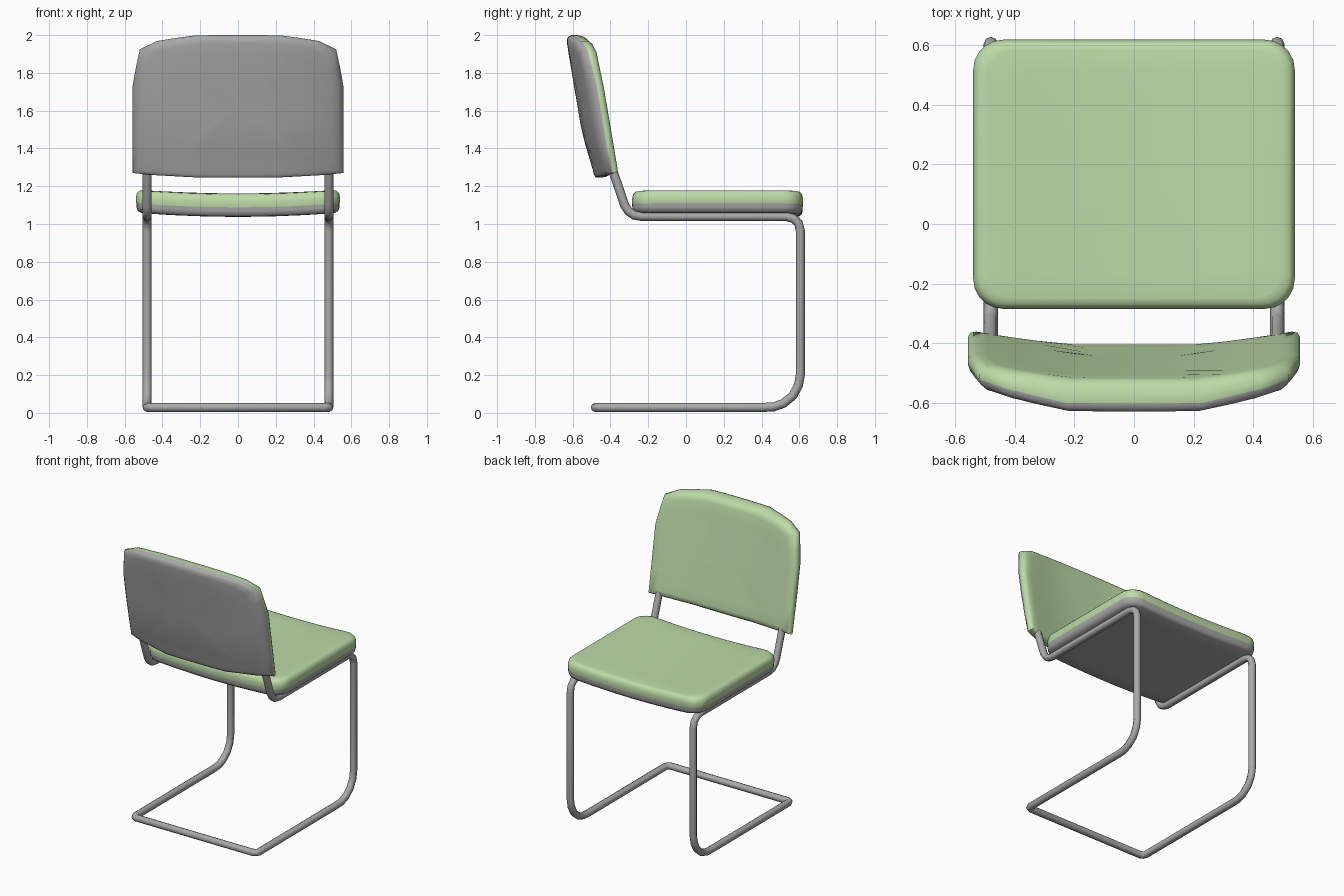
import bpy, bmesh, math

if "Cube" in bpy.data.objects:
    bpy.data.objects.remove(bpy.data.objects["Cube"])


def material(name, rgb):
    m = bpy.data.materials.new(name)
    m.diffuse_color = (*rgb, 1)
    m.use_nodes = True
    m.node_tree.nodes["Principled BSDF"].inputs["Base Color"].default_value = m.diffuse_color
    return m


GREY = material("grey", (0.40, 0.40, 0.40))
GREEN = material("soft green", (0.51, 0.71, 0.39))


def smooth(obj, angle=50):
    bpy.ops.object.select_all(action='DESELECT')
    obj.select_set(True)
    bpy.context.view_layer.objects.active = obj
    bpy.ops.object.shade_smooth_by_angle(angle=math.radians(angle))


def pad(name, outline, rings, place):
    """Closed pad from scaled copies of an outline; ring = (scale, depth, material)."""
    bm = bmesh.new()
    loops = [[bm.verts.new(place(u * s, v * s, d)) for u, v in outline] for s, d, _ in rings]
    n = len(outline)
    for k in range(len(rings) - 1):
        a, b = loops[k], loops[k + 1]
        for i in range(n):
            j = (i + 1) % n
            f = bm.faces.new((a[i], a[j], b[j], b[i]))
            f.material_index = rings[k][2]
    bmesh.ops.remove_doubles(bm, verts=bm.verts, dist=1e-5)
    bmesh.ops.recalc_face_normals(bm, faces=bm.faces)
    me = bpy.data.meshes.new(name)
    bm.to_mesh(me)
    bm.free()
    me.materials.append(GREY)
    me.materials.append(GREEN)
    obj = bpy.data.objects.new(name, me)
    bpy.context.collection.objects.link(obj)
    smooth(obj)
    return obj


# Seat: rounded square, slightly dished across x, grey base and green top
HX, HY, R = 0.54, 0.452, 0.1
seat_outline = []
for q, (sx, sy) in enumerate([(1, 1), (-1, 1), (-1, -1), (1, -1)]):
    for k in range(6):
        a = math.radians(90 * q + 18 * k)
        seat_outline.append((sx * (HX - R) + R * math.cos(a), sy * (HY - R) + R * math.sin(a)))
    # points along the straight sides that run across x, to carry the dish
    if q in (0, 2):
        seat_outline += [(sx * t, sy * HY) for t in (0.29, 0.15, 0, -0.15, -0.29)]


def seat_place(u, v, d):
    return (u, v + 0.167, d + 0.022 * (u / HX) ** 2)


pad("seat", seat_outline, [
    (0, 1.038, 0), (0.4, 1.038, 0), (0.75, 1.038, 0), (0.95, 1.039, 0), (0.985, 1.05, 0),
    (0.997, 1.07, 0), (0.997, 1.088, 1), (1, 1.095, 1), (1, 1.12, 1), (0.99, 1.142, 1),
    (0.965, 1.156, 1), (0.92, 1.16, 1), (0.75, 1.161, 1), (0.4, 1.161, 1), (0, 1.161, 1)],
    seat_place)

# Backrest: tilted panel wrapped around the sitter, grey shell and green cushion
ZC = 1.62
half = [(0, 1.245), (0.12, 1.245), (0.23, 1.247), (0.34, 1.253), (0.43, 1.258), (0.51, 1.265),
        (0.558, 1.27), (0.558, 1.42), (0.558, 1.58), (0.558, 1.73), (0.54, 1.83),
        (0.52, 1.925), (0.43, 1.968), (0.34, 1.983), (0.23, 1.998), (0.12, 2.0), (0, 2.0)]
back_outline = [(x, z - ZC) for x, z in half + [(-x, z) for x, z in half[-2:0:-1]]]
WRAP = [(0, 0), (0.23, 0.02), (0.43, 0.5), (0.52, 0.76), (0.57, 1.0)]


def wrap(x):
    x = abs(x)
    for (x0, g0), (x1, g1) in zip(WRAP, WRAP[1:]):
        if x <= x1:
            return g0 + (g1 - g0) * (x - x0) / (x1 - x0)
    return 1


def back_place(u, v, d):
    z, g = v + ZC, wrap(u)
    y = -0.39 - 0.169 * (z - 1.27) - 0.09 * (1 - g)
    if d > 0:
        d *= 1 + 0.7 * (1 - g)                      # cushion is fuller in the middle
    else:
        d *= min(1, max(0.3, (z - 1.2) / 0.28))     # shell thins towards the bottom
    return (u, y + d, z)


pad("backrest", back_outline, [
    (0, -0.035, 0), (0.25, -0.035, 0), (0.5, -0.035, 0), (0.72, -0.035, 0), (0.88, -0.034, 0),
    (0.95, -0.03, 0), (0.985, -0.018, 0), (1, 0, 1), (1, 0.015, 1), (0.985, 0.032, 1),
    (0.95, 0.043, 1), (0.88, 0.046, 1), (0.72, 0.046, 1), (0.5, 0.046, 1), (0.25, 0.046, 1),
    (0, 0.046, 1)], back_place)

# Frame: one continuous bent tube, mirrored across x
X, T = 0.481, 0.024
side = [(-0.42, 1.37), (-0.383, 1.27), (-0.325, 1.10), (-0.305, 1.068), (-0.275, 1.047),
        (-0.235, 1.04), (0.53, 1.04), (0.567, 1.03), (0.595, 1.005), (0.605, 0.965),
        (0.605, 0.20), (0.595, 0.145), (0.565, 0.09), (0.515, 0.05), (0.465, 0.032),
        (0.41, 0.029), (-0.455, 0.029)]
path = [(X, y, z) for y, z in side] + [(X - 0.007, -0.473, 0.029), (X - 0.025, -0.481, 0.029)]
path += [(-x, y, z) for x, y, z in reversed(path)]
cu = bpy.data.curves.new("frame", 'CURVE')
cu.dimensions = '3D'
cu.bevel_depth = T
cu.bevel_resolution = 2
cu.use_fill_caps = True
sp = cu.splines.new('POLY')
sp.points.add(len(path) - 1)
for p, co in zip(sp.points, path):
    p.co = (*co, 1)
frame = bpy.data.objects.new("frame", cu)
bpy.context.collection.objects.link(frame)
cu.materials.append(GREY)
bpy.ops.object.select_all(action='DESELECT')
frame.select_set(True)
bpy.context.view_layer.objects.active = frame
bpy.ops.object.convert(target='MESH')
smooth(bpy.context.view_layer.objects.active, 60)
